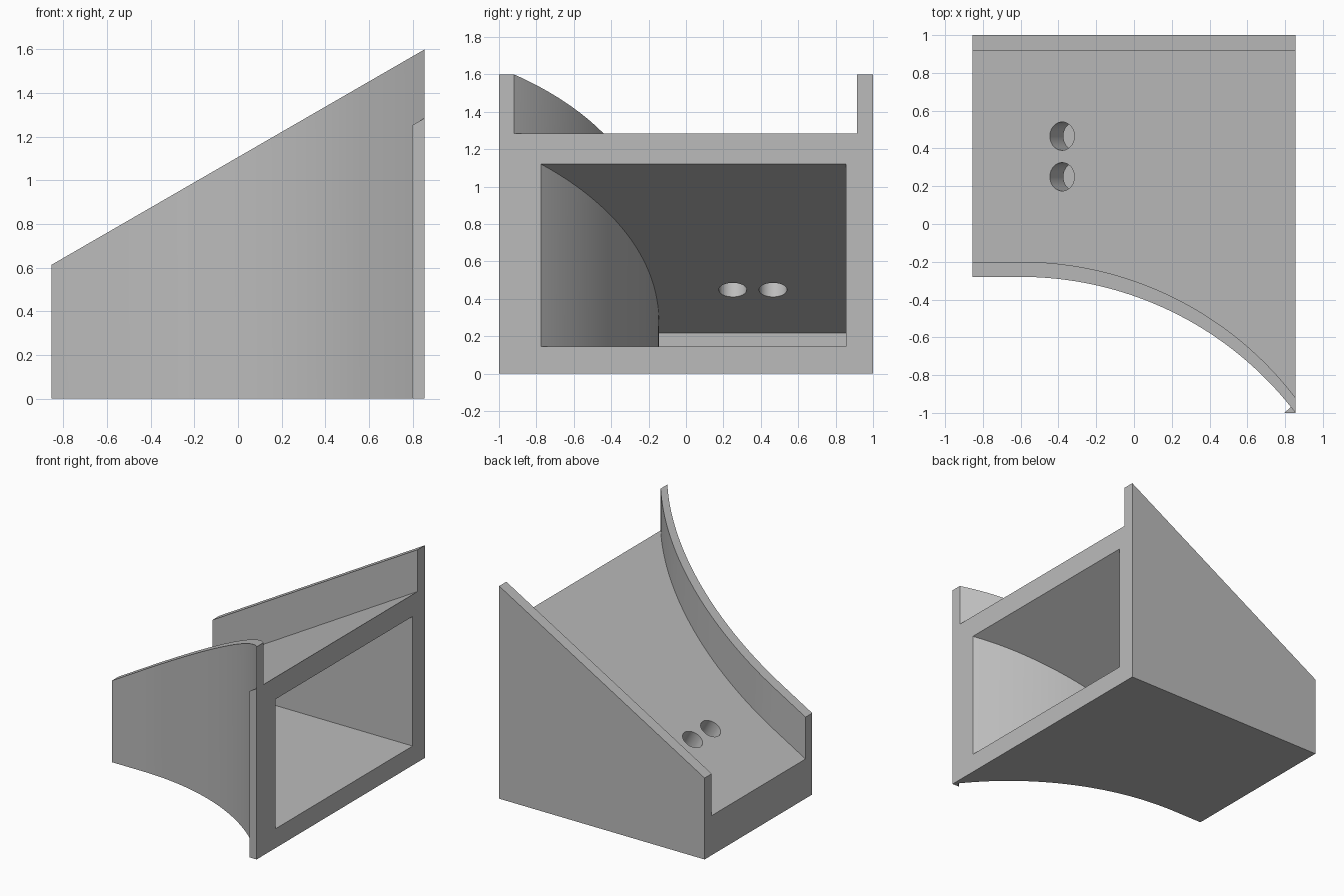
import bpy, bmesh, math
from mathutils import Vector, Matrix

cube = bpy.data.objects.get("Cube")
if cube:
    bpy.data.objects.remove(cube, do_unlink=True)

HALF = 0.855                     # half width along x
SLOPE = math.tan(math.radians(30))
ARC_START = -0.6                 # where the curved side leaves the straight

grey = bpy.data.materials.new("grey plastic")
grey.use_nodes = True
colour = (0.5, 0.5, 0.5, 1)
grey.diffuse_color = colour
grey.node_tree.nodes["Principled BSDF"].inputs["Base Color"].default_value = colour


def incline(height):
    """Sloped plane that reaches the given height at the tall end."""
    return lambda x: height - (HALF - x) * SLOPE


def level(height):
    return lambda x: height


def curved_side(base, radius, x_min, x_max, steps=40):
    """Plan points of a straight run flowing into an arc."""
    points = [(x_min, base)]
    end = math.asin((x_max - ARC_START) / radius)
    for i in range(steps + 1):
        a = end * i / steps
        points.append((ARC_START + radius * math.sin(a),
                       base - radius * (1 - math.cos(a))))
    return points


def add_object(name, bm):
    bmesh.ops.recalc_face_normals(bm, faces=bm.faces)
    mesh = bpy.data.meshes.new(name)
    bm.to_mesh(mesh)
    bm.free()
    mesh.materials.append(grey)
    obj = bpy.data.objects.new(name, mesh)
    bpy.context.collection.objects.link(obj)
    return obj


def prism(name, outline, bottom, top):
    """Upright solid over a plan outline, with level or sloped ends."""
    bm = bmesh.new()
    low = [bm.verts.new((x, y, bottom(x))) for x, y in outline]
    high = [bm.verts.new((x, y, top(x))) for x, y in outline]
    bm.faces.new(low)
    bm.faces.new(high)
    for i in range(len(outline)):
        j = (i + 1) % len(outline)
        bm.faces.new((low[i], low[j], high[j], high[i]))
    return add_object(name, bm)


def plan(side, back):
    return side + [(side[-1][0], back), (side[0][0], back)]


# Solid body with one curved side
body = prism("ramp_body", plan(curved_side(-0.28, 1.83, -HALF, HALF), 1),
             level(0), incline(1.6))

# Channel between the two rails
channel = prism("channel_cutter", plan(curved_side(-0.2, 1.83, -1, 0.9), 0.915),
                incline(1.285), incline(2))

# Hollow under the ramp, open at the tall end
hollow = prism("hollow_cutter", plan(curved_side(-0.145, 1.995, -0.71, 0.9), 0.855),
               level(0.145), incline(1.12))

# Two screw holes square to the ramp
cutters = [channel, hollow]
for y in (0.25, 0.465):
    bm = bmesh.new()
    place = Matrix.Translation((-0.345, y, 0.51)) @ Matrix.Rotation(-math.radians(30), 4, "Y")
    bmesh.ops.create_cone(bm, cap_ends=True, segments=40, radius1=0.075,
                          radius2=0.075, depth=0.26, matrix=place)
    cutters.append(add_object("hole_cutter", bm))

for cutter in cutters:
    cutter.hide_render = True
    mod = body.modifiers.new("cut", "BOOLEAN")
    mod.operation = "DIFFERENCE"
    mod.solver = "EXACT"
    mod.object = cutter

# Bake the cuts and drop the cutters
bpy.context.view_layer.update()
graph = bpy.context.evaluated_depsgraph_get()
baked = bpy.data.meshes.new_from_object(body.evaluated_get(graph))
body.modifiers.clear()
body.data = baked
for cutter in cutters:
    bpy.data.objects.remove(cutter, do_unlink=True)

# Small lip along the front corner of the tall end
lip = prism("corner_lip", [(0.797, -1), (HALF, -1), (HALF, -0.98), (0.835, -0.963)],
            level(0), incline(1.285))

# Smooth the arc and hole walls, keep the edges crisp
bpy.ops.object.select_all(action="DESELECT")
body.select_set(True)
bpy.context.view_layer.objects.active = body
bpy.ops.object.shade_smooth_by_angle(angle=math.radians(30))
